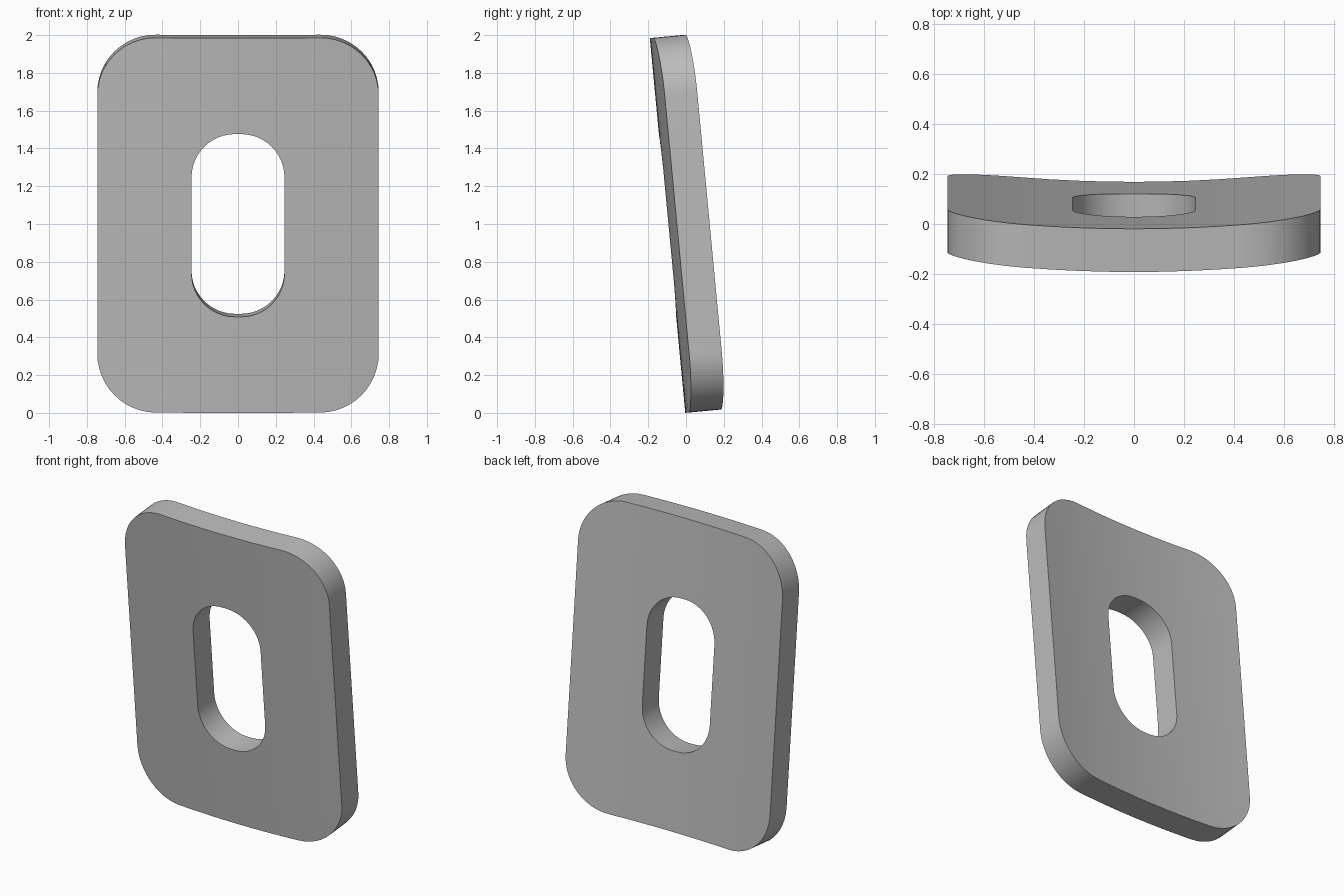
import bpy
import bmesh
from math import sin, cos, pi, radians
from mathutils import Matrix, Vector

cube = bpy.data.objects.get("Cube")
if cube:
    bpy.data.objects.remove(cube, do_unlink=True)

HALF_W, HEIGHT, THICK = 0.745, 1.993, 0.173
BOW, TILT = 0.05, radians(5.4)
RINGS, CORNER, SIDE = 6, 12, 8


def rounded_rect(hw, hh, r):
    """Rounded rectangle outline with evenly divided straight sides."""
    arcs = []
    for k, (sx, sz) in enumerate([(1, 1), (-1, 1), (-1, -1), (1, -1)]):
        centre = Vector((sx * (hw - r), sz * (hh - r)))
        angles = [(k + i / CORNER) * pi / 2 for i in range(CORNER + 1)]
        arcs.append([centre + Vector((cos(a), sin(a))) * r for a in angles])
    points = []
    for k, arc in enumerate(arcs):
        points += arc
        start, end = arc[-1], arcs[(k + 1) % 4][0]
        points += [start.lerp(end, i / SIDE) for i in range(1, SIDE)]
    return points


# Panel: rings of faces from the slot to the outer edge, bowed across the width
slot = rounded_rect(0.246, 0.486, 0.23)
rim = rounded_rect(HALF_W, HEIGHT / 2, 0.31)
count = len(rim)
bm = bmesh.new()


def layer(offset):
    rings = []
    for j in range(RINGS + 1):
        ring = []
        for a, b in zip(slot, rim):
            p = a.lerp(b, j / RINGS)
            y = offset + BOW * (p.x / HALF_W) ** 2
            ring.append(bm.verts.new((p.x, y, p.y + HEIGHT / 2)))
        rings.append(ring)
    return rings


def bridge(a, b):
    for i in range(count):
        n = (i + 1) % count
        bm.faces.new((a[i], a[n], b[n], b[i]))


front, back = layer(0), layer(THICK)
for rings in (front, back):
    for a, b in zip(rings, rings[1:]):
        bridge(a, b)
bridge(front[0], back[0])
bridge(front[-1], back[-1])
bmesh.ops.recalc_face_normals(bm, faces=bm.faces)

# Lean the panel forward and stand it on the ground
bm.transform(Matrix.Translation((0, -0.004, 0)) @ Matrix.Rotation(TILT, 4, 'X'))

mesh = bpy.data.meshes.new("slotted_panel")
bm.to_mesh(mesh)
bm.free()
panel = bpy.data.objects.new("slotted_panel", mesh)
bpy.context.collection.objects.link(panel)

# Plain grey material
grey = bpy.data.materials.new("plain_grey")
grey.use_nodes = True
colour = (0.5, 0.5, 0.5, 1)
grey.diffuse_color = colour
grey.node_tree.nodes["Principled BSDF"].inputs["Base Color"].default_value = colour
mesh.materials.append(grey)

bpy.context.view_layer.objects.active = panel
panel.select_set(True)
bpy.ops.object.shade_smooth_by_angle(angle=radians(35))
